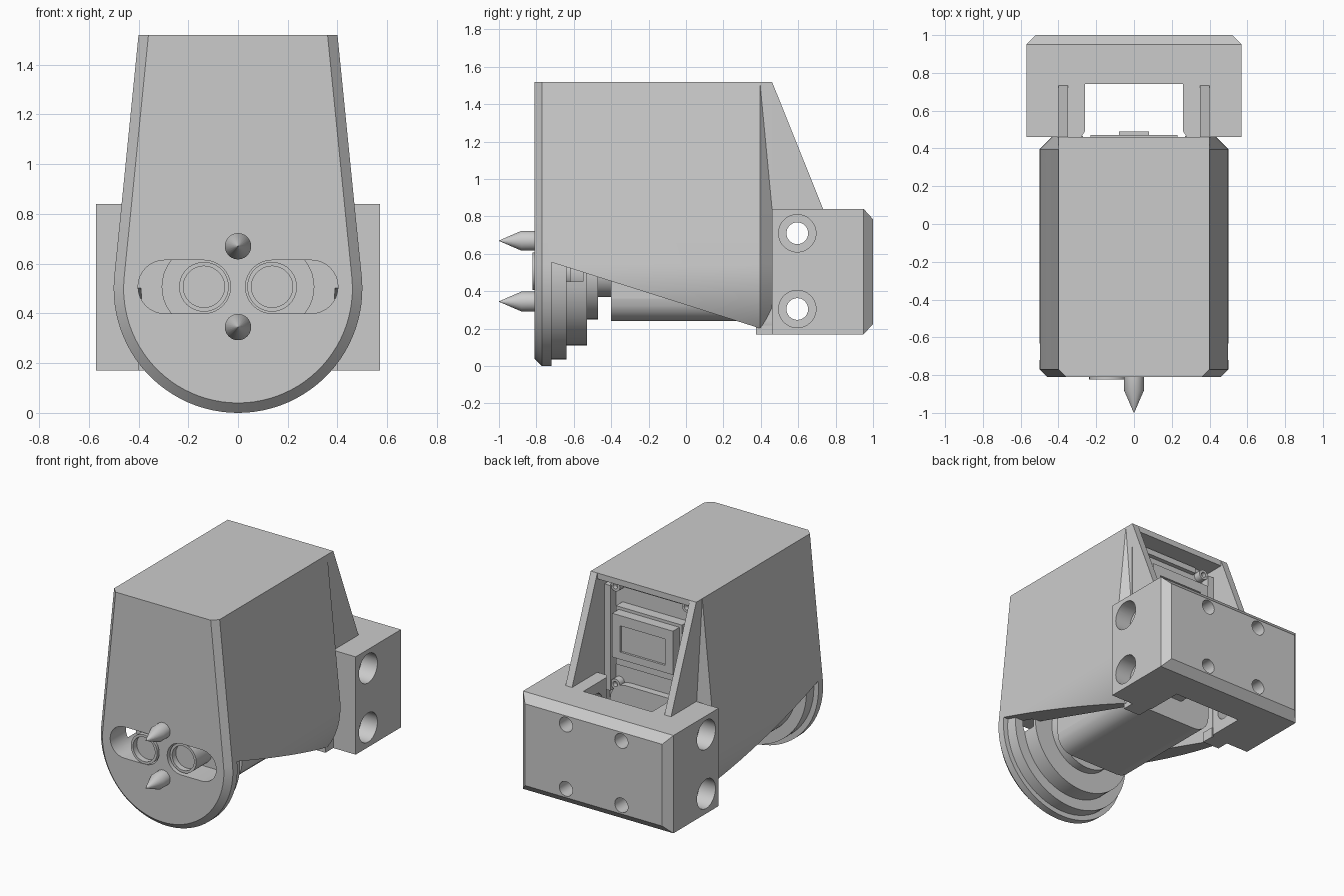
import bpy, bmesh
from math import sin, cos, pi, radians

if "Cube" in bpy.data.objects:
    bpy.data.objects.remove(bpy.data.objects["Cube"])

AX = {'X': (1, 2, 0), 'Y': (0, 2, 1), 'Z': (0, 1, 2)}


def loft(name, rings):
    bm = bmesh.new()
    rows = [[bm.verts.new(p) for p in r] for r in rings]
    n = len(rows[0])
    for a, b in zip(rows, rows[1:]):
        for i in range(n):
            j = (i + 1) % n
            bm.faces.new((a[i], a[j], b[j], b[i]))
    bm.faces.new(rows[0])
    bm.faces.new(rows[-1])
    bmesh.ops.remove_doubles(bm, verts=bm.verts, dist=1e-5)
    bmesh.ops.recalc_face_normals(bm, faces=bm.faces)
    me = bpy.data.meshes.new(name)
    bm.to_mesh(me)
    bm.free()
    ob = bpy.data.objects.new(name, me)
    bpy.context.collection.objects.link(ob)
    return ob


def at(axis, u, v, w):
    p = [0, 0, 0]
    for k, c in zip(AX[axis], (u, v, w)):
        p[k] = c
    return p


def prism(name, axis, pts, a, b):
    return loft(name, [[at(axis, u, v, w) for u, v in pts] for w in (a, b)])


def box(name, x0, x1, y0, y1, z0, z1):
    return prism(name, 'Z', [(x0, y0), (x1, y0), (x1, y1), (x0, y1)], z0, z1)


def turned(name, axis, c, steps, n=40):
    # round part described by (radius, position along axis) steps
    return loft(name, [[at(axis, c[0] + r * cos(2 * pi * i / n), c[1] + r * sin(2 * pi * i / n), w)
                        for i in range(n)] for r, w in steps])


def cyl(name, axis, u, v, r, a, b, n=40):
    return turned(name, axis, (u, v), [(r, a), (r, b)], n)


def cut(ob, *cutters):
    bpy.context.view_layer.objects.active = ob
    for c in cutters:
        m = ob.modifiers.new('cut', 'BOOLEAN')
        m.operation, m.solver, m.object = 'DIFFERENCE', 'EXACT', c
        bpy.ops.object.modifier_apply(modifier=m.name)
        bpy.data.objects.remove(c)


def profile(off, top=1.52):
    # round-bottomed, tapering outline
    r = .5 - off
    pts = [(r * cos(t), .5 + r * sin(t)) for t in
           [radians(5 - 190 * i / 48) for i in range(49)]]
    side = .468 - off
    return [(.40 - off, top), (side, .84)] + pts + [(-side, .84), (off - .40, top)]


def slot(s):
    pts = [(s * (-.137 + .107 * sin(t)), .507 + .107 * cos(t)) for t in
           [pi * i / 16 for i in range(17)]]
    pts += [(s * (-.295 - .107 * sin(t)), .507 - .107 * cos(t)) for t in
            [pi * i / 16 for i in range(17)]]
    return prism('slot_cutter', 'Y', pts, -.9, -.55)


# outer shell with chamfered front rim and rear corners
base = profile(0)
rear = []
for x, z in base:
    d = min(max(abs(x) - .40, 0), .065)
    rear.append((x - d if x > 0 else x + d, .395 + d, z))
shell = loft('shell', [[(x, -.81, z) for x, z in profile(.04)],
                       [(x, -.77, z) for x, z in base],
                       [(x, .395, z) for x, z in base],
                       rear,
                       [(x, .46, z) for x, _, z in rear]])
inner = [(max(-.35, min(.35, x)), z) for x, z in profile(.05, 1.48)]
cut(shell, prism('cavity', 'Y', inner, -.72, .6),
    prism('underside_cut', 'X', [(-.72, .555), (.6, .137), (.6, -.2), (-.72, -.2)], -.8, .8),
    slot(1), slot(-1))

# stepped discs behind the front plate
discs = turned('stepped_discs', 'Y', (0, .5),
               [(.465, -.725), (.465, -.64), (.39, -.64), (.39, -.53),
                (.25, -.53), (.25, -.47), (.13, -.47), (.13, -.38)], 64)
cut(discs, slot(1), slot(-1))

# lenses in the slots
for s, y in ((-1, -.822), (1, -.79)):
    lens = cyl('lens', 'Y', s * .137, .507, .1, y, -.54)
    cut(lens, cyl('lens_bore', 'Y', s * .137, .507, .083, -.9, y + .04))
    cyl('lens_seat', 'Y', s * .137, .507, .17, -.62, -.54)

# front spikes
for z in (.67, .345):
    turned('spike', 'Y', (0, z), [(.053, -.80), (.053, -.88), (.001, -1.0)], 24)

# inner housing with rounded edges
housing = box('inner_housing', -.31, .31, -.40, .38, .24, .76)
bv = housing.modifiers.new('round', 'BEVEL')
bv.width, bv.segments = .12, 5
bv.limit_method = 'NONE'
bv.affect = 'EDGES'
bm = bmesh.new()
bm.from_mesh(housing.data)
layer = bm.edges.layers.float.new('bevel_weight_edge')
for e in bm.edges:
    d = e.verts[0].co - e.verts[1].co
    e[layer] = 1.0 if abs(d.y) > .5 else 0.0
bm.to_mesh(housing.data)
bm.free()
bv.limit_method = 'WEIGHT'

# rear circuit plate, standoffs and module
box('rear_plate', -.345, .345, .30, .33, .6, 1.475)
module = box('rear_module', -.23, .23, .33, .47, .98, 1.28)
cut(module, box('module_recess', -.17, .17, .455, .6, 1.03, 1.21))
box('module_base', -.25, .25, .32, .40, .9, 1.3)
for s in (-1, 1):
    box('plate_rail', s * .30, s * .345, .33, .39, .7, 1.42)
    for z in (.75, 1.42):
        standoff = cyl('standoff', 'Y', s * .27, z, .035, .32, .38, 20)
        cut(standoff, cyl('screw_hole', 'Y', s * .27, z, .018, .35, .5, 16))
box('top_rail', -.22, .22, .33, .36, 1.42, 1.46)
box('rear_connector', -.08, .08, .36, .49, .40, .47)

# mounting block
half = [(.52, 1), (.57, .95), (.57, .46), (.28, .46), (.26, .49), (.26, .74)]
block = prism('mount_block', 'Z', half + [(-x, y) for x, y in reversed(half)], .17, .84)
cut(block,
    prism('top_chamfer', 'X', [(.95, .84), (.95, .95), (1.1, .95), (1.1, .675)], -.8, .8),
    prism('bottom_chamfer', 'X', [(.95, .17), (.95, .06), (1.1, .06), (1.1, .335)], -.8, .8))
for z in (.71, .305):
    cut(block, cyl('bolt_hole', 'X', .595, z, .058, -.8, .8),
        cyl('counterbore', 'X', .595, z, .1, .45, .8),
        cyl('counterbore', 'X', .595, z, .1, -.8, -.45))
for x in (-.21, .21):
    for z in (.285, .725):
        cut(block, cyl('rear_hole', 'Y', x, z, .05, .70, 1.1, 28))

# ribs and feet joining block to shell
for s in (-1, 1):
    prism('rib', 'X', [(.455, 1.52), (.46, 1.52), (.735, .835), (.455, .835)], s * .35, s * .40)
    box('block_foot', s * .27, s * .40, .375, .465, .17, .24)

# smooth round surfaces, keep edges crisp
for ob in bpy.data.objects:
    ob.select_set(True)
bpy.context.view_layer.objects.active = shell
bpy.ops.object.shade_smooth_by_angle(angle=radians(25))
